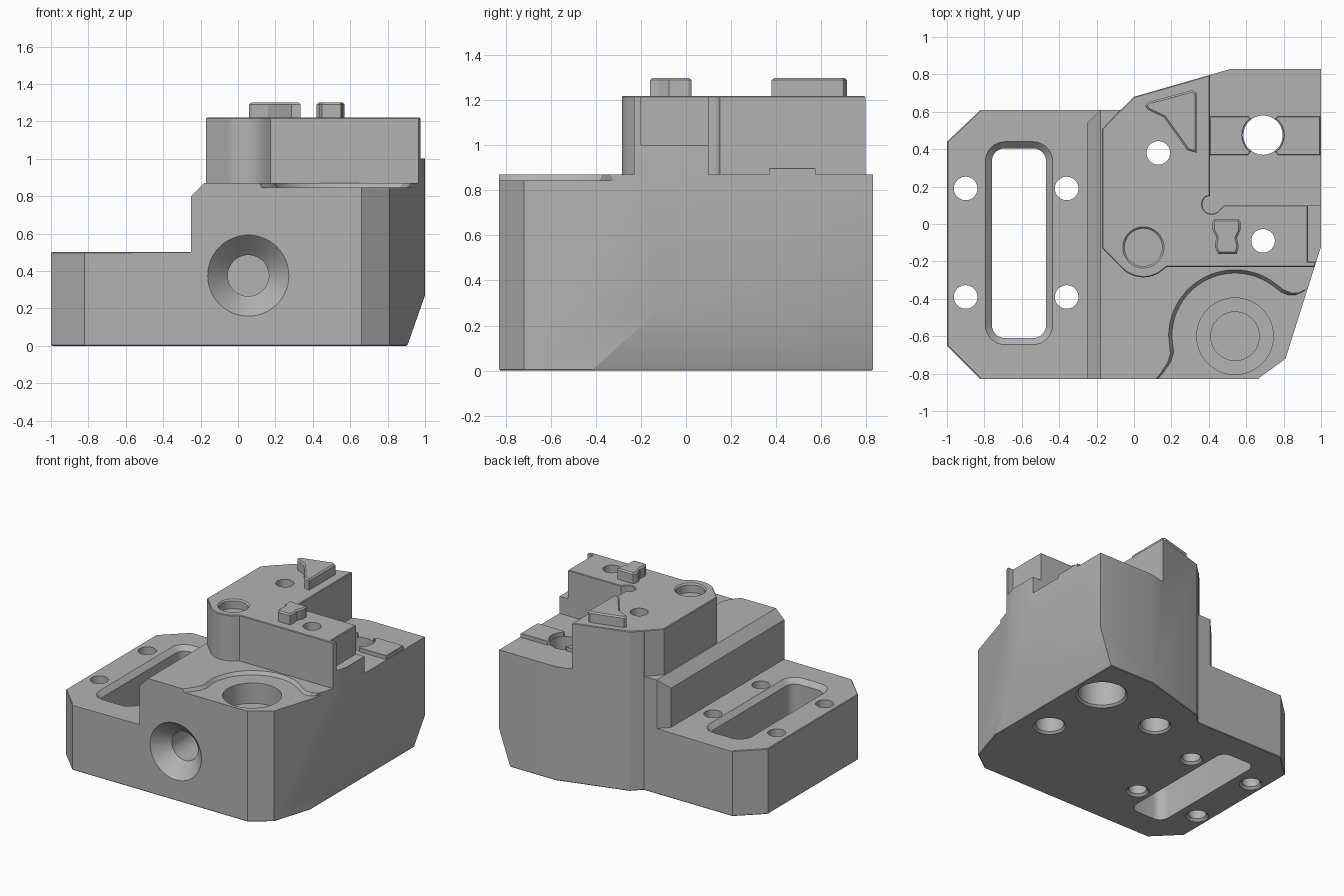
import bpy, bmesh, math

if "Cube" in bpy.data.objects:
    bpy.data.objects.remove(bpy.data.objects["Cube"])

grey = bpy.data.materials.new("machined grey")
grey.diffuse_color = (0.45, 0.45, 0.45, 1)
grey.use_nodes = True
grey.node_tree.nodes["Principled BSDF"].inputs["Base Color"].default_value = grey.diffuse_color


def arc(cx, cy, r, a0, a1, n=16):
    return [(cx + r * math.cos(math.radians(a0 + (a1 - a0) * i / n)),
             cy + r * math.sin(math.radians(a0 + (a1 - a0) * i / n))) for i in range(n + 1)]


def circle(cx, cy, r, n=48):
    return arc(cx, cy, r, 0, 360, n)[:-1]


def rounded_rect(cx, cy, w, h, r):
    pts = []
    for i, (sx, sy) in enumerate([(1, 1), (-1, 1), (-1, -1), (1, -1)]):
        pts += arc(cx + sx * (w / 2 - r), cy + sy * (h / 2 - r), r, 90 * i, 90 * i + 90, 8)
    return pts


def scaled(pts, cx, cy, s):
    return [(cx + (x - cx) * s, cy + (y - cy) * s) for x, y in pts]


def loft(name, sections, along_y=False):
    """Solid through matching outlines [(points, height), ...]; along_y swaps y and z."""
    bm = bmesh.new()
    rings = []
    for pts, h in sections:
        rings.append([bm.verts.new((x, h, y) if along_y else (x, y, h)) for x, y in pts])
    n = len(rings[0])
    for a, b in zip(rings, rings[1:]):
        for i in range(n):
            j = (i + 1) % n
            bm.faces.new((a[i], a[j], b[j], b[i]))
    bm.faces.new(rings[0][::-1])
    bm.faces.new(rings[-1])
    bmesh.ops.recalc_face_normals(bm, faces=bm.faces[:])
    me = bpy.data.meshes.new(name)
    bm.to_mesh(me)
    bm.free()
    me.materials.append(grey)
    ob = bpy.data.objects.new(name, me)
    bpy.context.collection.objects.link(ob)
    return ob


def prism(name, pts, z0, z1, along_y=False):
    return loft(name, [(pts, z0), (pts, z1)], along_y)


def drill(x, y, *steps):
    """Stepped round cutter; steps are (radius, z)."""
    return loft("drill", [(circle(x, y, r), z) for r, z in steps])


def cut(ob, cutters):
    for c in cutters:
        c.hide_render = True
        m = ob.modifiers.new("cut", 'BOOLEAN')
        m.operation = 'DIFFERENCE'
        m.solver = 'EXACT'
        m.object = c
    bpy.context.view_layer.update()
    dg = bpy.context.evaluated_depsgraph_get()
    me = bpy.data.meshes.new_from_object(ob.evaluated_get(dg))
    ob.modifiers.clear()
    ob.data = me
    for c in cutters:
        bpy.data.objects.remove(c)


def chamfer(ob, heights, width):
    """Bevel the convex horizontal edges lying at the given heights."""
    bm = bmesh.new()
    bm.from_mesh(ob.data)
    bmesh.ops.remove_doubles(bm, verts=bm.verts[:], dist=1e-5)
    bmesh.ops.dissolve_limit(bm, angle_limit=0.01, verts=bm.verts[:], edges=bm.edges[:])
    edges = [e for e in bm.edges if len(e.link_faces) == 2
             and any(all(abs(v.co.z - h) < 1e-4 for v in e.verts) for h in heights)
             and e.calc_face_angle_signed() > 0.3]
    bmesh.ops.bevel(bm, geom=edges, offset=width, segments=1, affect='EDGES',
                    profile=0.5, clamp_overlap=True)
    bm.to_mesh(ob.data)
    bm.free()


# Full footprint, carved down from the tallest level
outline = [(-0.82, -0.83), (0.66, -0.83), (0.81, -0.72), (1, -0.12), (1, 0.83), (0.52, 0.83),
           (0, 0.68), (-0.07, 0.61), (-0.82, 0.61), (-1, 0.44), (-1, -0.65)]
body = prism("mounting_block", outline, 0, 1.22)

# Flange level with sloped shoulder, and the clipped back corner of the shoulder
flange_cut = prism("flange_cut", [(-1.2, 0.5), (-0.25, 0.5), (-0.25, 0.8), (-0.178, 0.872),
                                  (-0.178, 1.4), (-1.2, 1.4)], -1, 1, True)
corner_cut = prism("corner_cut", [(-0.28, 0.51), (-0.15, 0.64), (-0.28, 0.64)], 0.5, 1.3)

# Shoulder level around the raised block
shoulder_cut = prism("shoulder_cut", [(-1.2, -1.2), (1.2, -1.2), (1.2, -0.23), (0.175, -0.23)]
                     + arc(0.05, -0.125, 0.16, 310, 225)
                     + [(-0.17, -0.13), (-0.17, 0.508), (-0.06, 0.625), (-0.06, 1.2), (-1.2, 1.2)],
                     0.87, 1.4)

# Rear pocket with relieved inner corner, and side step
pocket_cut = prism("pocket_cut", [(0.405, 1.2), (0.405, 0.15)]
                   + arc(0.415, 0.105, 0.05, 130, 320, 12)
                   + [(0.48, 0.1), (1.2, 0.1), (1.2, 1.2)], 0.87, 1.4)
step_cut = prism("step_cut", [(0.93, -0.2), (1.2, -0.2), (1.2, 0.2), (0.93, 0.2)], 1.0, 1.4)

# Sloped undercut along the lower right side
under_cut = prism("under_cut", [(0.87, -0.1), (1.2, -0.1), (1.2, 0.35), (1.028, 0.35)],
                  -1, 1, True)
cut(body, [flange_cut, corner_cut, shoulder_cut, pocket_cut, step_cut, under_cut])
chamfer(body, [0, 0.5, 1.22], 0.011)

# Shallow curved recess around the front bore
recess = ([(0.06, -1.2), (0.09, -0.86), (0.14, -0.8), (0.18, -0.74), (0.195, -0.69),
           (0.19, -0.65)] + arc(0.54, -0.6, 0.355, 180, 50, 28)
          + [(0.8, -0.352), (0.84, -0.368), (0.88, -0.368), (0.92, -0.35), (0.97, -0.29),
             (1.2, -0.29), (1.2, -1.2)])
low = scaled(recess, 0.54, -0.6, 0.95)
cutters = [loft("recess", [(low, 0.845), (recess, 0.87), (recess, 0.9)])]

# Flange slot with chamfered rim
inner = rounded_rect(-0.615, -0.1025, 0.29, 1.015, 0.07)
outer = rounded_rect(-0.615, -0.1025, 0.36, 1.085, 0.105)
cutters.append(loft("slot", [(inner, -0.1), (inner, 0.465), (outer, 0.5), (outer, 0.6)]))

# Flange bolt holes
for x in (-0.9, -0.36):
    for y in (-0.39, 0.19):
        cutters.append(drill(x, y, (0.08, -0.1), (0.08, 0), (0.063, 0.017), (0.063, 0.6)))

# Counterbored through holes
for x, y in ((0.13, 0.38), (0.69, -0.09)):
    cutters.append(drill(x, y, (0.115, -0.1), (0.115, 0), (0.1, 0.015), (0.1, 0.3),
                         (0.063, 0.301), (0.063, 1.4)))
cutters.append(drill(0.69, 0.475, (0.18, -0.1), (0.18, 0), (0.165, 0.015), (0.165, 0.6),
                     (0.105, 0.601), (0.105, 1.0)))

# Stepped front bore, blind boss hole, countersunk front hole
cutters.append(drill(0.54, -0.6, (0.13, 0.45), (0.13, 0.689), (0.205, 0.69), (0.205, 1.0)))
cutters.append(drill(0.05, -0.125, (0.1, 1.15), (0.1, 1.21), (0.112, 1.222), (0.112, 1.4)))
cutters.append(loft("front_hole", [(circle(0.055, 0.375, r), y) for r, y in
                                   ((0.217, -0.95), (0.217, -0.83), (0.11, -0.72), (0.11, -0.4))],
                    True))
cut(body, cutters)

# Raised locating pads on the top and in the rear pocket
pads = {
    "wedge_pad": ([(0.06, 0.63), (0.075, 0.61), (0.16, 0.57), (0.24, 0.46), (0.285, 0.395),
                   (0.335, 0.38), (0.335, 0.7), (0.31, 0.715), (0.07, 0.65)], 1.2, 1.3),
    "waisted_pad": ([(0.42, 0.01), (0.43, 0.025), (0.56, 0.025), (0.57, 0.01), (0.57, -0.03),
                     (0.55, -0.075), (0.56, -0.12), (0.55, -0.16), (0.45, -0.16),
                     (0.432, -0.12), (0.44, -0.07), (0.42, -0.03)], 1.2, 1.3),
    "left_pocket_pad": ([(0.406, 0.37), (0.61, 0.37), (0.625, 0.39)]
                        + arc(0.69, 0.475, 0.112, 230, 130, 8)
                        + [(0.625, 0.56), (0.61, 0.575), (0.406, 0.575)], 0.86, 0.9),
    "right_pocket_pad": ([(0.995, 0.575), (0.77, 0.575), (0.755, 0.56)]
                         + arc(0.69, 0.475, 0.112, 50, -50, 8)
                         + [(0.755, 0.39), (0.77, 0.37), (0.995, 0.37)], 0.86, 0.9),
}
objects = [body]
for name, (pts, z0, z1) in pads.items():
    pad = prism(name, pts, z0, z1)
    chamfer(pad, [z1], 0.01)
    objects.append(pad)

# Smooth the round walls, keep machined edges crisp
for ob in objects:
    ob.select_set(True)
bpy.context.view_layer.objects.active = body
bpy.ops.object.shade_smooth_by_angle(angle=math.radians(25))
